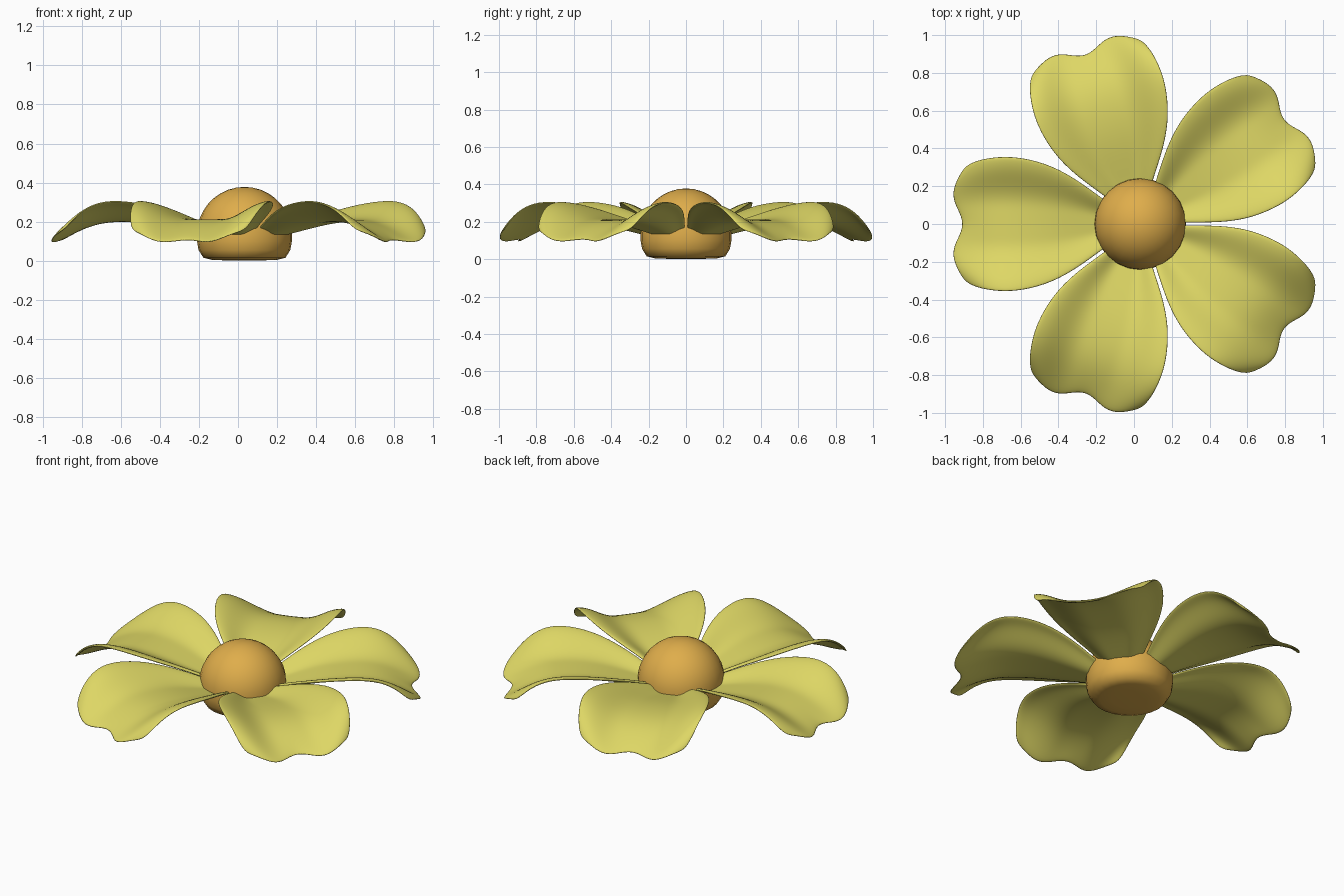
import bpy, math

if "Cube" in bpy.data.objects:
    bpy.data.objects.remove(bpy.data.objects["Cube"])

CX = 0.033  # flower axis offset along x


def material(name, rgb):
    m = bpy.data.materials.new(name)
    m.diffuse_color = (*rgb, 1)
    m.use_nodes = True
    m.node_tree.nodes["Principled BSDF"].inputs["Base Color"].default_value = m.diffuse_color
    return m


yellow = material("petal yellow", (0.73, 0.68, 0.13))
orange = material("centre orange", (0.74, 0.42, 0.07))


def make_mesh(name, verts, faces, mat):
    me = bpy.data.meshes.new(name)
    me.from_pydata(verts, [], faces)
    me.materials.append(mat)
    for p in me.polygons:
        p.use_smooth = True
    return me


# flower centre: dome lathed around z with a flattened underside
profile = [(0.10, 0.002), (0.165, 0.004), (0.21, 0.015), (0.235, 0.055), (0.243, 0.10)]
profile += [(0.243 * math.cos(math.radians(a)), 0.135 + 0.243 * math.sin(math.radians(a)))
            for a in range(0, 85, 10)]
N = 24
verts = [(r * math.cos(2 * math.pi * k / N), r * math.sin(2 * math.pi * k / N), z)
         for r, z in profile for k in range(N)]
faces = [(i * N + k, i * N + (k + 1) % N, (i + 1) * N + (k + 1) % N, (i + 1) * N + k)
         for i in range(len(profile) - 1) for k in range(N)]
bottom, top = len(verts), len(verts) + 1
verts += [(0, 0, 0), (0, 0, 0.378)]
last = (len(profile) - 1) * N
for k in range(N):
    n = (k + 1) % N
    faces += [(bottom, n, k), (top, last + k, last + n)]
centre = bpy.data.objects.new("flower_centre", make_mesh("flower_centre", verts, faces, orange))
centre.location.x = CX
bpy.context.collection.objects.link(centre)

# petal rows: mid length, mid height, edge length, edge half width, edge height, lobe bulge
rows = [(0.15, 0.120, 0.15, 0.100, 0.150, 0),
        (0.24, 0.140, 0.24, 0.165, 0.195, 0),
        (0.36, 0.170, 0.36, 0.253, 0.245, 0),
        (0.50, 0.200, 0.50, 0.325, 0.288, 0),
        (0.66, 0.210, 0.66, 0.360, 0.310, 0),
        (0.78, 0.190, 0.77, 0.357, 0.293, 0.010),
        (0.88, 0.143, 0.86, 0.340, 0.235, 0.030),
        (0.94, 0.105, 0.925, 0.310, 0.155, 0.060)]
COLS = 13
verts = []
for uc, zc, ue, ve, ze, b in rows:
    for j in range(COLS):
        s = 2 * j / (COLS - 1) - 1
        a = abs(s)
        t = max(0, (a - 0.3) / 0.7)
        rise = t * t * (3 - 2 * t)          # flat middle, steep sides, flat rim
        lobe = math.sin(math.pi * a) ** 2 if a < 0.5 else math.sin(math.pi * a)
        verts.append((uc + (ue - uc) * s * s + b * lobe, s * ve,
                      zc + (ze - zc) * rise - 0.3 * b * lobe))
faces = [(i * COLS + j, (i + 1) * COLS + j, (i + 1) * COLS + j + 1, i * COLS + j + 1)
         for i in range(len(rows) - 1) for j in range(COLS - 1)]
petal_mesh = make_mesh("petal", verts, faces, yellow)

# five petals around the centre
for k in range(5):
    ob = bpy.data.objects.new(f"petal_{k + 1}", petal_mesh)
    ob.location.x = CX
    ob.rotation_euler.z = math.radians(36 + 72 * k)
    bpy.context.collection.objects.link(ob)
    sol = ob.modifiers.new("thickness", 'SOLIDIFY')
    sol.thickness = 0.014
    sol.offset = 0
    sub = ob.modifiers.new("smooth", 'SUBSURF')
    sub.levels = sub.render_levels = 2
